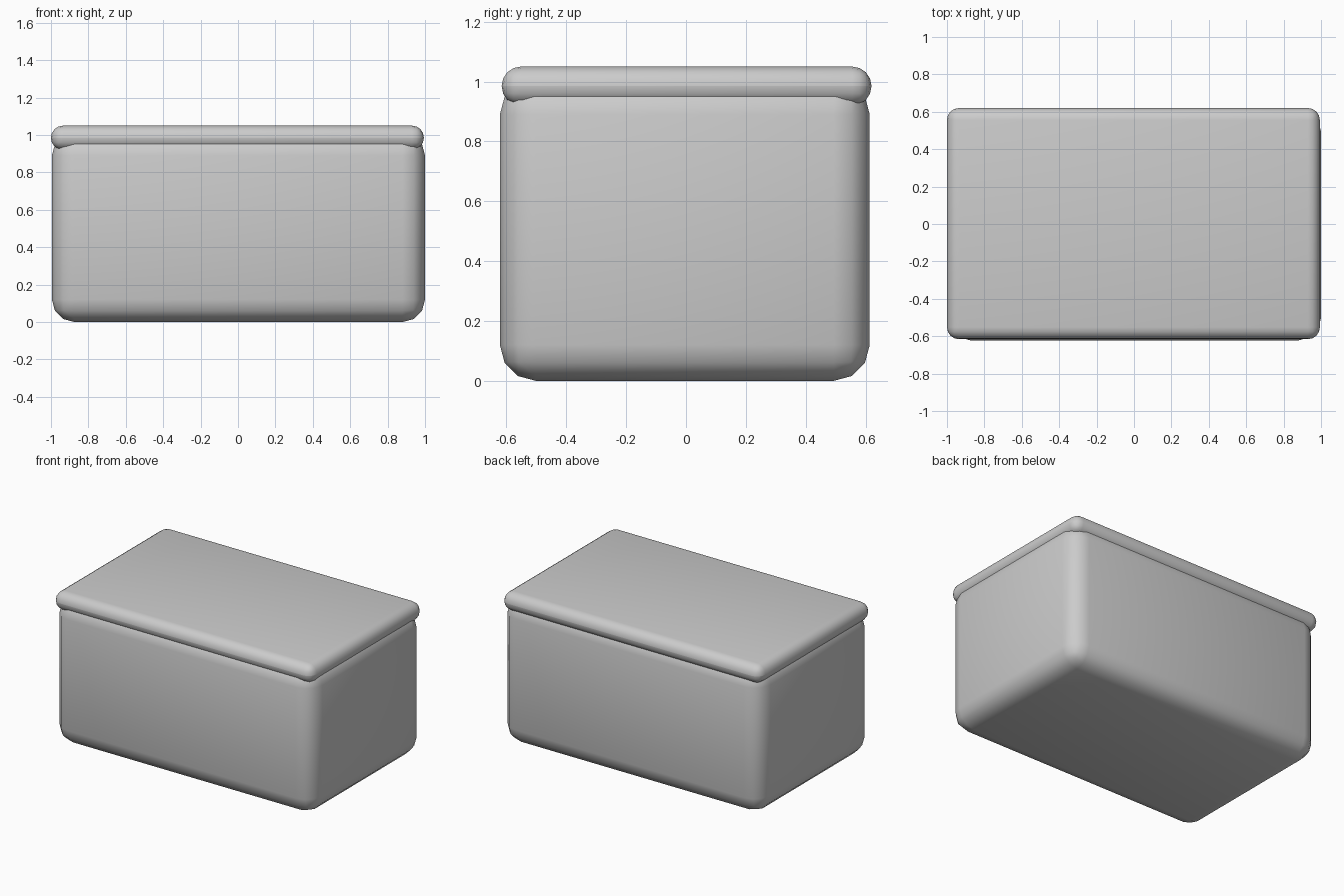
import bpy

if "Cube" in bpy.data.objects:
    bpy.data.objects.remove(bpy.data.objects["Cube"])


def rounded_box(name, lo, hi, radius, segments):
    size = [b - a for a, b in zip(lo, hi)]
    centre = [(a + b) / 2 for a, b in zip(lo, hi)]
    bpy.ops.mesh.primitive_cube_add(size=1, location=centre)
    obj = bpy.context.object
    obj.name = name
    obj.scale = size
    bpy.ops.object.transform_apply(location=False, rotation=False, scale=True)
    mod = obj.modifiers.new("rounding", 'BEVEL')
    mod.width = radius
    mod.segments = segments
    mod.limit_method = 'NONE'
    mod.use_clamp_overlap = False
    bpy.ops.object.shade_smooth()
    return obj


# Rounded box body
rounded_box("box_body", (-0.995, -0.622, 0), (1.0, 0.614, 1.01), 0.12, 3)

# Thin rounded lid, sunk over the top of the body
rounded_box("box_lid", (-1.0, -0.616, 0.92), (0.994, 0.62, 1.05), 0.0645, 4)
